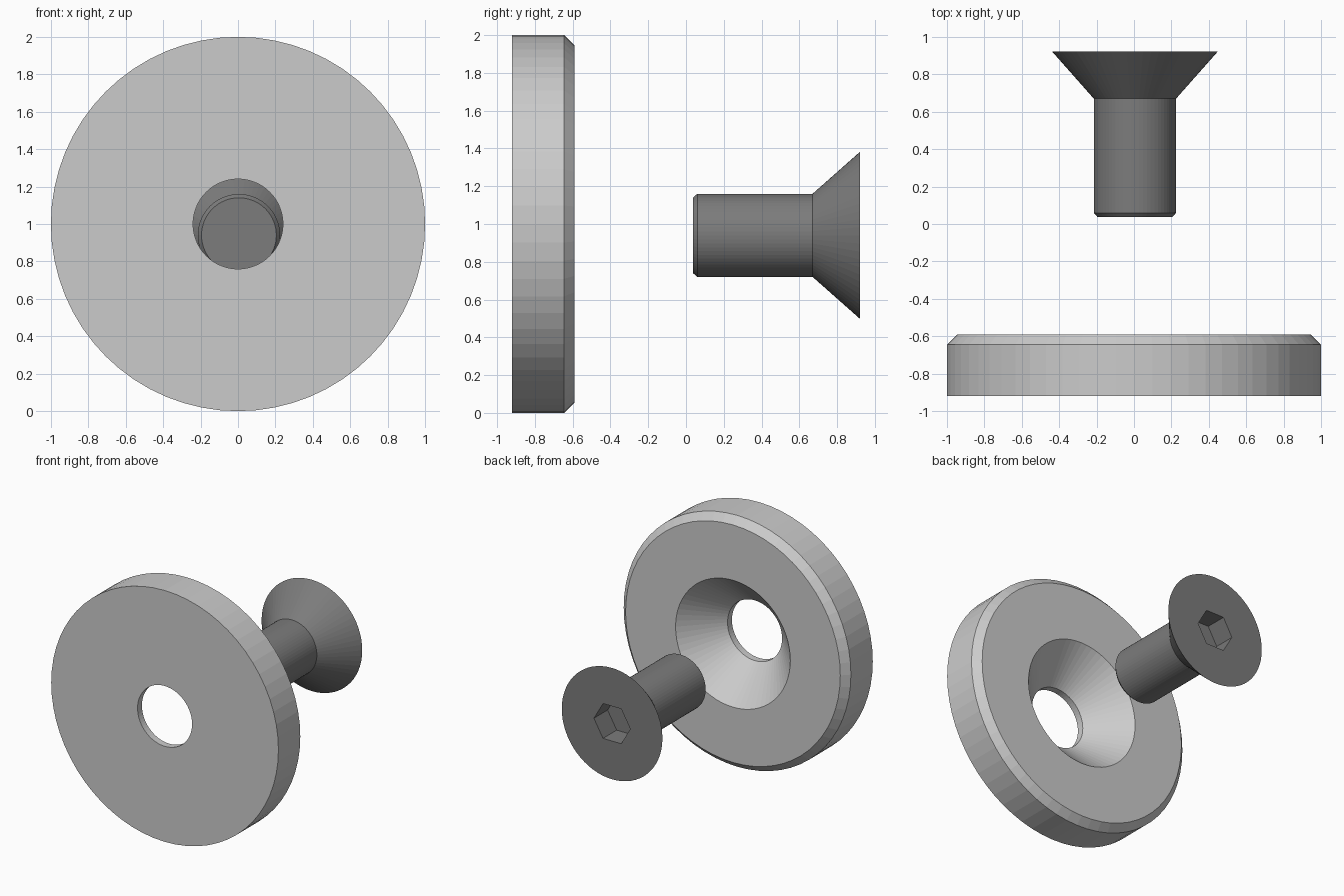
import bpy, bmesh, math

if "Cube" in bpy.data.objects:
    bpy.data.objects.remove(bpy.data.objects["Cube"])

SEGMENTS = 64


def lathe(name, profile, cx, cz, closed, segments=SEGMENTS):
    """Revolve (radius, y) points about an axis parallel to y."""
    bm = bmesh.new()
    rings = []
    for r, y in profile:
        rings.append([bm.verts.new((cx + r * math.cos(2 * math.pi * i / segments), y,
                                    cz + r * math.sin(2 * math.pi * i / segments)))
                      for i in range(segments)])
    pairs = list(zip(rings, rings[1:]))
    if closed:
        pairs.append((rings[-1], rings[0]))
    else:
        bm.faces.new(rings[0])
        bm.faces.new(rings[-1])
    for a, b in pairs:
        for i in range(segments):
            j = (i + 1) % segments
            bm.faces.new((a[i], a[j], b[j], b[i]))
    bmesh.ops.recalc_face_normals(bm, faces=bm.faces[:])
    mesh = bpy.data.meshes.new(name)
    bm.to_mesh(mesh)
    bm.free()
    obj = bpy.data.objects.new(name, mesh)
    bpy.context.collection.objects.link(obj)
    return obj


# Disc with chamfered rim and countersunk hole
lathe("countersunk_disc",
      [(0.24, -0.92), (1.0, -0.92), (1.0, -0.645), (0.945, -0.59),
       (0.505, -0.59), (0.24, -0.865)], 0, 1.0, True)

# Flat-head screw with chamfered tip
SX, SZ = 0.005, 0.94
screw = lathe("flat_head_screw",
              [(0.20, 0.037), (0.22, 0.06), (0.22, 0.67), (0.443, 0.922)],
              SX, SZ, False)
dark = bpy.data.materials.new("dark_steel")
dark.diffuse_color = (0.2, 0.2, 0.2, 1)
dark.use_nodes = True
dark.node_tree.nodes["Principled BSDF"].inputs["Base Color"].default_value = dark.diffuse_color
screw.data.materials.append(dark)

# Hexagonal drive socket
cutter = lathe("socket_cutter", [(0.16, 0.75), (0.16, 1.0)], SX, SZ, False, 6)
cutter.data.materials.append(dark)
cutter.hide_render = True
cutter.hide_set(True)
cut = screw.modifiers.new("hex_socket", 'BOOLEAN')
cut.operation = 'DIFFERENCE'
cut.solver = 'EXACT'
cut.object = cutter
